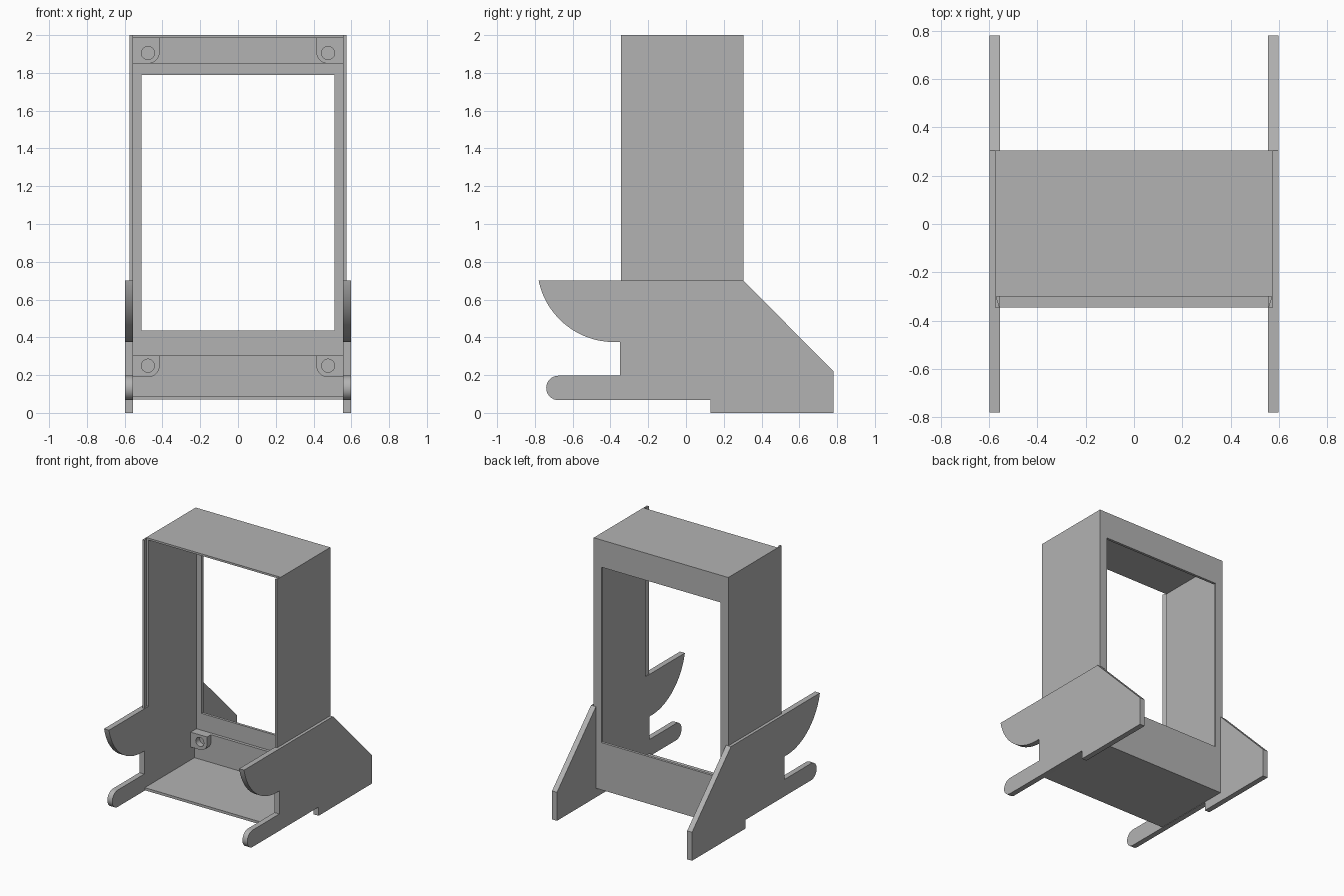
import bpy, bmesh
from math import sin, cos, radians
from mathutils import Vector

default = bpy.data.objects.get("Cube")
if default:
    bpy.data.objects.remove(default, do_unlink=True)

GREY = (0.45, 0.45, 0.45, 1.0)
grey = bpy.data.materials.new("plain grey")
grey.use_nodes = True
grey.diffuse_color = GREY
grey.node_tree.nodes["Principled BSDF"].inputs["Base Color"].default_value = GREY


def arc(cx, cy, r, start, end, steps=16):
    angles = [radians(start + (end - start) * i / steps) for i in range(steps + 1)]
    return [(cx + r * cos(a), cy + r * sin(a)) for a in angles]


def rect(x0, y0, x1, y1):
    return [(x0, y0), (x1, y0), (x1, y1), (x0, y1)]


# Maps a 2D outline point and a depth to 3D for each extrusion axis
PLACE = {
    "x": lambda u, v, d: Vector((d, u, v)),
    "y": lambda u, v, d: Vector((u, d, v)),
    "z": lambda u, v, d: Vector((u, v, d)),
}


def prism(name, axis, start, end, *loops):
    """Extrude an outline, with any further loops as holes, along an axis."""
    bm = bmesh.new()
    place = PLACE[axis]
    edges = []
    for loop in loops:
        verts = [bm.verts.new(place(u, v, start)) for u, v in loop]
        edges += [bm.edges.new((verts[i - 1], verts[i])) for i in range(len(verts))]
    bmesh.ops.triangle_fill(bm, edges=edges, use_beauty=True)
    grown = bmesh.ops.extrude_face_region(bm, geom=bm.faces[:], use_keep_orig=True)
    moved = [g for g in grown["geom"] if isinstance(g, bmesh.types.BMVert)]
    bmesh.ops.translate(bm, verts=moved, vec=place(0, 0, end - start))
    bmesh.ops.recalc_face_normals(bm, faces=bm.faces[:])
    bmesh.ops.dissolve_limit(bm, angle_limit=0.01, verts=bm.verts[:], edges=bm.edges[:])
    mesh = bpy.data.meshes.new(name)
    bm.to_mesh(mesh)
    bm.free()
    mesh.materials.append(grey)
    obj = bpy.data.objects.new(name, mesh)
    bpy.context.collection.objects.link(obj)
    bpy.ops.object.select_all(action="DESELECT")
    obj.select_set(True)
    bpy.context.view_layer.objects.active = obj
    bpy.ops.object.shade_smooth_by_angle(angle=radians(30))
    return obj


INNER, OUTER = 0.555, 0.575
FRONT, BACK, LID = -0.345, 0.305, -0.30
BOTTOM, FLOOR, CEILING, TOP = 0.07, 0.09, 1.985, 2.0

# Case: floor, roof set back for the sliding lid, and back with window
prism("floor", "z", BOTTOM, FLOOR, rect(-INNER, FRONT, INNER, BACK))
prism("roof", "z", CEILING, TOP, rect(-INNER, LID, INNER, BACK))
prism("back_frame", "y", 0.285, BACK,
      rect(-INNER, FLOOR, INNER, CEILING), rect(-0.51, 0.435, 0.51, 1.79))

# Raised strips on the inside of the back
prism("lower_strip", "y", 0.262, 0.285, rect(-INNER, FLOOR, INNER, 0.305))
prism("upper_strip", "y", 0.262, 0.285, rect(-INNER, 1.85, INNER, CEILING))

# Stand outline in y and z: front hook, round-ended prong, sloping rear foot
stand = ([(-0.78, 0.70)] + arc(-0.38, 0.784, 0.409, 194, 270, 24)
         + [(-0.35, 0.375), (-0.35, 0.197)]
         + arc(-0.675, 0.132, 0.065, 90, 270)
         + [(0.13, 0.067), (0.13, 0), (0.78, 0), (0.78, 0.22), (0.305, 0.70)])

for side, s in (("left", 1), ("right", -1)):
    # Side wall with an undercut groove along its front edge
    wall = [(OUTER, FRONT), (0.557, FRONT), (0.571, LID), (INNER, LID),
            (INNER, BACK), (OUTER, BACK)]
    prism(side + "_wall", "z", BOTTOM, TOP, [(s * x, y) for x, y in wall])
    prism(side + "_stand", "x", s * 0.556, s * 0.598, stand)

    # Screw tabs with one rounded corner and a hole
    for level, low, high, hole in (("lower", 0.19, 0.305, 0.25),
                                   ("upper", 1.85, CEILING, 1.905)):
        tab = ([(INNER, high), (INNER, low)]
               + arc(0.475, low + 0.06, 0.06, 270, 180, 10) + [(0.415, high)])
        ring = arc(0.477, hole, 0.035, 0, 337.5, 15)
        prism(f"{side}_{level}_tab", "y", 0.215, 0.262,
              [(s * x, z) for x, z in tab], [(s * x, z) for x, z in ring])
